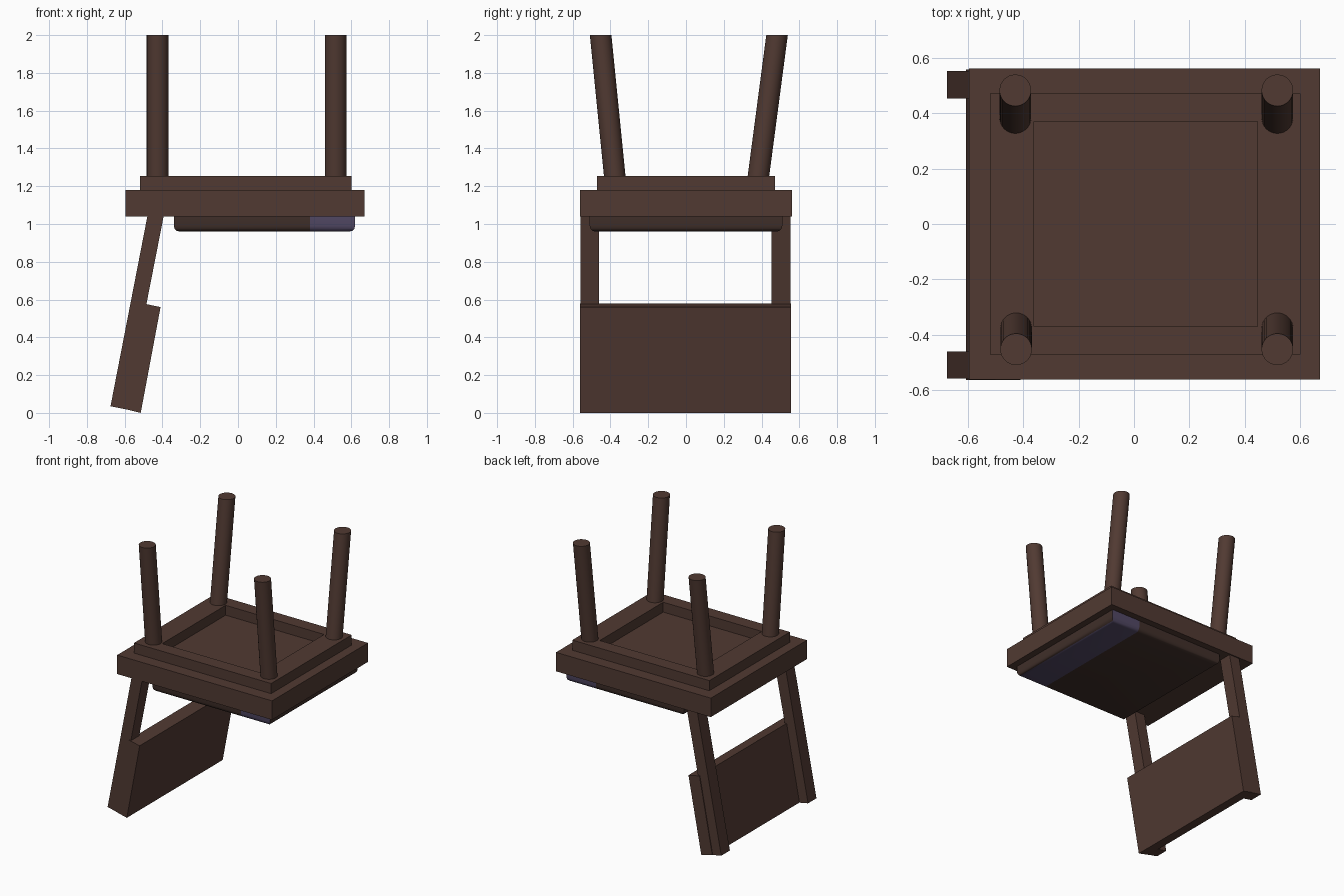
import bpy, bmesh, math
from mathutils import Vector

if "Cube" in bpy.data.objects:
    bpy.data.objects.remove(bpy.data.objects["Cube"])


def material(name, rgb):
    m = bpy.data.materials.new(name)
    m.diffuse_color = (*rgb, 1)
    m.use_nodes = True
    m.node_tree.nodes["Principled BSDF"].inputs["Base Color"].default_value = m.diffuse_color
    return m


WOOD = material("dark brown wood", (0.082, 0.042, 0.032))
LEATHER = material("darker brown cushion", (0.052, 0.029, 0.023))
PURPLE = material("muted purple", (0.085, 0.066, 0.130))


def finish(bm, name, *mats):
    bmesh.ops.recalc_face_normals(bm, faces=bm.faces)
    me = bpy.data.meshes.new(name)
    bm.to_mesh(me)
    bm.free()
    ob = bpy.data.objects.new(name, me)
    bpy.context.collection.objects.link(ob)
    for m in mats:
        me.materials.append(m)
    return ob


def smooth(ob):
    bpy.ops.object.select_all(action='DESELECT')
    ob.select_set(True)
    bpy.context.view_layer.objects.active = ob
    bpy.ops.object.shade_smooth_by_angle(angle=math.radians(40))


def box_bm(lo, hi):
    bm = bmesh.new()
    bmesh.ops.create_cube(bm, size=1)
    for v in bm.verts:
        v.co = Vector([lo[i] + (v.co[i] + 0.5) * (hi[i] - lo[i]) for i in range(3)])
    return bm


def side_prism(name, profile, y0, y1):
    """Extrude an x-z profile along y."""
    bm = bmesh.new()
    f = bm.faces.new([bm.verts.new((x, y0, z)) for x, z in profile])
    r = bmesh.ops.extrude_face_region(bm, geom=[f])
    vs = [g for g in r["geom"] if isinstance(g, bmesh.types.BMVert)]
    bmesh.ops.translate(bm, verts=vs, vec=(0, y1 - y0, 0))
    return finish(bm, name, WOOD)


# Seat slab (the chair stands upside down)
finish(box_bm((-0.595, -0.56, 1.04), (0.67, 0.56, 1.18)), "seat", WOOD)

# Apron ring on the underside of the seat: inset top face pushed down
bm = bmesh.new()
outer = [(-0.52, -0.47), (0.60, -0.47), (0.60, 0.47), (-0.52, 0.47)]
inner = [(-0.36, -0.37), (0.445, -0.37), (0.445, 0.37), (-0.36, 0.37)]
rings = [[bm.verts.new((x, y, z)) for x, y in pts]
         for pts, z in ((outer, 1.18), (outer, 1.255), (inner, 1.255), (inner, 1.182))]
for a, b in zip(rings, rings[1:]):
    for i in range(4):
        j = (i + 1) % 4
        bm.faces.new((a[i], a[j], b[j], b[i]))
bm.faces.new(rings[-1])
bm.faces.new(rings[0])
finish(bm, "apron", WOOD)

# Four round legs, splayed in y, with level ends
for name, x, y0, y1 in (("left_front_leg", -0.425, -0.377, -0.452),
                        ("right_front_leg", 0.517, -0.377, -0.452),
                        ("left_back_leg", -0.428, 0.383, 0.482),
                        ("right_back_leg", 0.517, 0.383, 0.482)):
    bm = bmesh.new()
    bmesh.ops.create_cone(bm, cap_ends=True, segments=32,
                          radius1=0.057, radius2=0.057, depth=1)
    for v in bm.verts:
        t = v.co.z + 0.5
        v.co = Vector((x + v.co.x, y0 + (y1 - y0) * t + v.co.y, 1.25 + 0.75 * t))
    smooth(finish(bm, name, WOOD))

# Leaning back posts
post = [(-0.675, 0.035), (-0.594, 0.019), (-0.39, 1.06), (-0.476, 1.06)]
side_prism("front_back_post", post, -0.558, -0.46)
side_prism("rear_back_post", post, 0.452, 0.552)

# Wide backrest panel in front of the posts
panel = [(-0.605, 0.022), (-0.515, 0.0), (-0.41, 0.56), (-0.50, 0.579)]
side_prism("backrest_panel", panel, -0.562, 0.557)

# Cushion with a softened lower rim and a purple band along one end
bm = box_bm((-0.34, -0.51, 0.96), (0.62, 0.51, 1.045))
rim = [e for e in bm.edges if all(v.co.z < 1 for v in e.verts)]
bmesh.ops.bevel(bm, geom=rim, offset=0.03, segments=3, profile=0.5, affect='EDGES')
bmesh.ops.bisect_plane(bm, geom=bm.verts[:] + bm.edges[:] + bm.faces[:],
                       plane_co=(0.38, 0, 0), plane_no=(1, 0, 0))
bm.normal_update()
for f in bm.faces:
    if f.calc_center_median().x > 0.38 and f.normal.x < 0.6:
        f.material_index = 1
smooth(finish(bm, "cushion", LEATHER, PURPLE))
